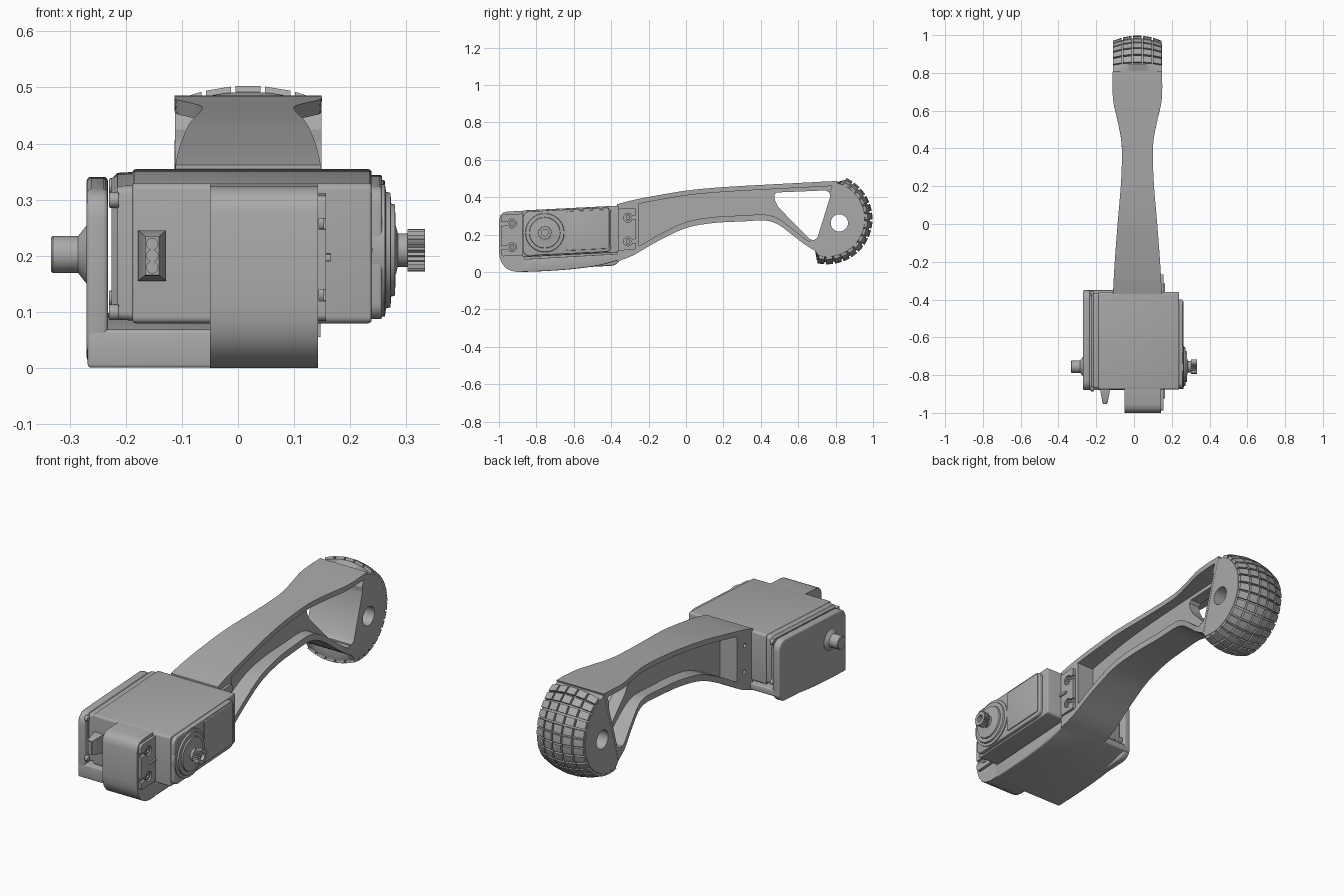
import bpy, bmesh
from math import sin, cos, pi, radians
from mathutils import Vector

if "Cube" in bpy.data.objects:
    bpy.data.objects.remove(bpy.data.objects["Cube"])

GREY = bpy.data.materials.new("plain grey")
GREY.use_nodes = True
COLOUR = (0.4, 0.4, 0.4, 1)
GREY.diffuse_color = COLOUR
GREY.node_tree.nodes["Principled BSDF"].inputs["Base Color"].default_value = COLOUR


def loft(name, rings):
    """Skin a list of closed rings and cap both ends."""
    bm = bmesh.new()
    rows = [[bm.verts.new(p) for p in ring] for ring in rings]
    for a, b in zip(rows, rows[1:]):
        for i in range(len(a)):
            j = (i + 1) % len(a)
            bm.faces.new((a[i], a[j], b[j], b[i]))
    bm.faces.new(rows[0])
    bm.faces.new(rows[-1][::-1])
    bmesh.ops.recalc_face_normals(bm, faces=bm.faces)
    mesh = bpy.data.meshes.new(name)
    bm.to_mesh(mesh)
    bm.free()
    obj = bpy.data.objects.new(name, mesh)
    bpy.context.scene.collection.objects.link(obj)
    mesh.materials.append(GREY)
    return obj


def prism(name, pts, x0, x1):
    return loft(name, [[(x, y, z) for y, z in pts] for x in (x0, x1)])


def circle(cy, cz, r, n=40, tooth=0):
    return [(cy + (r - tooth * (i % 2)) * cos(2 * pi * i / n),
             cz + (r - tooth * (i % 2)) * sin(2 * pi * i / n)) for i in range(n)]


def turned(name, cy, cz, steps):
    """Round part along x from (x, radius) steps."""
    return loft(name, [[(x, y, z) for y, z in circle(cy, cz, r)] for x, r in steps])


def rrect(y0, y1, z0, z1, r, slope=0.05):
    """Rounded rectangle, leaning with the motor."""
    pts = []
    corners = ((y1 - r, z1 - r), (y0 + r, z1 - r), (y0 + r, z0 + r), (y1 - r, z0 + r))
    for k, (cy, cz) in enumerate(corners):
        for s in range(6):
            a = pi / 2 * (k + s / 5)
            y = cy + r * cos(a)
            pts.append((y, cz + r * sin(a) + slope * (y + 0.615)))
    return pts


def smooth(pts, n=4):
    """Catmull-Rom curve through the points."""
    p = [Vector(q) for q in pts]
    p = [2 * p[0] - p[1]] + p + [2 * p[-1] - p[-2]]
    out = []
    for a, b, c, d in zip(p, p[1:], p[2:], p[3:]):
        for s in range(n):
            t = s / n
            out.append(0.5 * (2 * b + (c - a) * t + (2 * a - 5 * b + 4 * c - d) * t * t
                              + (3 * b - a - 3 * c + d) * t ** 3))
    return out + [p[-2]]


def finish(obj, cutters=(), bevel=0, angle=35):
    for c in cutters:
        c.hide_render = True
        m = obj.modifiers.new("cut", "BOOLEAN")
        m.operation, m.solver, m.object = "DIFFERENCE", "EXACT", c
    if bevel:
        m = obj.modifiers.new("round", "BEVEL")
        m.width, m.segments, m.limit_method = bevel, 3, "ANGLE"
        m.angle_limit = radians(50)
    bpy.ops.object.select_all(action="DESELECT")
    bpy.context.view_layer.objects.active = obj
    obj.select_set(True)
    bpy.ops.object.convert(target="MESH")
    bpy.ops.object.shade_smooth_by_angle(angle=radians(angle))
    for c in cutters:
        bpy.data.objects.remove(c)
    return obj


# Arm: waisted beam with a pocket on each side and a window near the foot
CX = 0.018
top = smooth([(-.37, .362), (-.28, .385), (-.15, .41), (0, .435), (.15, .45), (.3, .46),
              (.45, .468), (.58, .475), (.68, .48), (.75, .484), (.81, .486)])
low = smooth([(-.37, .055), (-.28, .09), (-.15, .165), (0, .235), (.15, .262), (.3, .27),
              (.42, .275), (.49, .255), (.56, .205), (.63, .15), (.695, .11)])
waist = smooth([(-.38, .13), (-.2, .12), (0, .105), (.2, .088), (.35, .082), (.45, .086),
                (.56, .108), (.67, .13), (.85, .13)], 8)


def half_width(y):
    for a, b in zip(waist, waist[1:]):
        if y <= b[0]:
            return a[1] + (b[1] - a[1]) * (y - a[0]) / (b[0] - a[0])
    return waist[-1][1]


def section(t, b):
    wt, wb = half_width(t[0]), half_width(b[0])
    return [(CX - wt, *t), (CX + wt, *t), (CX + wb, *b), (CX - wb, *b)]


arm = loft("arm", [section(t, b) for t, b in zip(top, low)])
cutters = []
for side in (-1, 1):
    x0, x1 = CX + side * 0.03, CX + side * 0.3
    rings = []
    for t, b in list(zip(top, low))[5:-2]:
        tz, bz = t[1] - 0.026, b[1] + 0.032
        rings.append([(x0, t[0], tz), (x1, t[0], tz), (x1, b[0], bz), (x0, b[0], bz)])
    cutters.append(loft("pocket_cutter", rings))
window = [(.472, .41), (.485, .425), (.745, .436), (.768, .425), (.77, .40),
          (.703, .185), (.685, .17), (.662, .175), (.495, .345), (.475, .385)]
cutters.append(prism("window_cutter", window, -.4, .4))
for y, z in ((-.31, .3), (-.305, .17)):
    cutters.append(prism("pilot_cutter", circle(y, z, .01, 16), -.4, .4))
finish(arm, cutters)

# Foot: crowned half wheel with an axle hole
FY, FZ = 0.755, 0.283
A0, A1 = radians(-104), radians(66)


def crown(x):
    return 0.233 - 1.7 * x * x


def on_wheel(x, r, a):
    return (CX + x, FY + r * cos(a), FZ + r * sin(a))


rings = []
for i in range(13):
    x = -0.13 + 0.26 * i / 12
    ring = [on_wheel(x, crown(x) - 0.004, A0 + (A1 - A0) * k / 48) for k in range(49)]
    rings.append(ring + [(CX + x, .80, .478), (CX + x, .69, .115)])
foot = loft("foot", rings)
finish(foot, [prism("axle_cutter", circle(.82, .262, .046), -.4, .4)])

# Tread blocks in five bands
ROWS, BANDS = 15, 5
pitch, band = (A1 - A0) / ROWS, 0.264 / BANDS
for b in range(BANDS):
    for r in range(ROWS):
        x0 = -0.132 + b * band + 0.004
        x1 = x0 + band - 0.008
        a0 = A0 + pitch * (r + 0.1)
        rings = []
        for k in range(4):
            a = a0 + pitch * 0.8 * k / 3
            rings.append([on_wheel(x0, crown(x0) - .02, a), on_wheel(x1, crown(x1) - .02, a),
                          on_wheel(x1, crown(x1) + .01, a), on_wheel(x0, crown(x0) + .01, a)])
        finish(loft("tread_block", rings))

# Bracket: floor, left cheek and front lug around the motor
floor_low = smooth([(-.88, 0), (-.75, .005), (-.6, .016), (-.47, .034), (-.35, .065)])
floor_pts = [tuple(p) for p in floor_low] + [(-.35, .098), (-.88, .068)]
finish(prism("bracket_floor", floor_pts, -.268, .143), bevel=.006)
cheek_pts = rrect(-.88, -.35, .022, .33, .05)
finish(prism("left_cheek", cheek_pts, -.27, -.232), bevel=.008)
lug_pts = [(-.86, .002), (-.9, 0), (-.935, .006), (-.965, .022), (-.987, .05), (-.997, .08),
           (-1, .115), (-1, .275), (-.994, .3), (-.98, .316), (-.955, .323), (-.86, .328)]
lug_cuts = [prism("pilot_cutter", circle(-.93, z, .01, 16), -.4, .4) for z in (.255, .13)]
finish(prism("front_lug", lug_pts, -.05, .143), lug_cuts)
finish(turned("left_pivot", -.755, .202, [(-.25, .052), (-.27, .052), (-.285, .033),
                                          (-.33, .033), (-.333, .03)]))

# Motor case with end cap and gear cover
finish(prism("motor_case", rrect(-.877, -.36, .092, .342, .012), -.188, .238), bevel=.005)
cap = loft("motor_end_cap", [[(x, y, z) for y, z in rrect(-.872 + d, -.365 - d, .096 + d, .338 - d, .015)]
                             for x, d in ((-.226, .012), (-.215, .002), (-.18, 0))])
finish(cap)
finish(prism("gear_cover", rrect(-.87, -.4, .098, .335, .03), .23, .257), bevel=.005)
finish(prism("cover_panel", rrect(-.64, -.41, .115, .325, .012), .25, .262), bevel=.003)
finish(turned("gear_boss", -.755, .21, [(.24, .118), (.262, .118), (.264, .104), (.272, .102),
                                        (.273, .083), (.28, .081), (.281, .045), (.285, .03), (.31, .03)]))
spline = prism("output_spline", circle(-.755, .21, .038, 48, .005), .302, .333)
finish(spline, [prism("screw_cutter", circle(-.755, .21, .018, 20), .315, .4)], angle=20)
for y in (-.872, -.37):
    for z in (.1, .3):
        dz = .05 * (y + .615)
        finish(prism("case_screw", circle(y, z + dz + .012, .014, 16), -.23, -.212), bevel=.003)

# Mounting ears with open screw slots
for name, y0, y1, hy, out in (("front_ear", -.988, -.87, -.93, -1), ("rear_ear", -.37, -.268, -.31, 1)):
    ear = prism(name, rrect(y0, y1, .102, .325, .012), .14, .157)
    cuts = []
    for z in (.148, .275):
        zc = z + .05 * (hy + .615)
        cuts.append(prism("hole_cutter", circle(hy, zc, .024, 24), .144, .2))
        ye = hy + out * .08
        cuts.append(prism("slot_cutter", rrect(min(hy, ye), max(hy, ye), z - .01, z + .01, .002),
                          .144, .2))
    finish(ear, cuts)
    for z in (.148, .275):
        zc = z + .05 * (hy + .615)
        ring = prism("screw_collar", circle(hy, zc, .018, 20), .14, .153)
        finish(ring, [prism("bore_cutter", circle(hy, zc, .009, 16), .1, .2)])
    rib = hy - out * .03
    finish(prism("ear_rib", rrect(rib - .025, rib + .025, .205, .217, .004), .15, .165))

# Cable plug on the front of the case
plug = []
for y, w, h in ((-.86, .025, .045), (-.885, .025, .045), (-.945, .014, .036), (-.948, .012, .034)):
    plug.append([(-.153 + sx * w, y, .2 + sz * h) for sx, sz in ((-1, -1), (1, -1), (1, 1), (-1, 1))])
finish(loft("cable_plug", plug))
for dz in (-.021, 0, .021):
    wire = [[(-.153 + x, y, .2 + dz + z) for x, z in circle(0, 0, .011, 16)] for y in (-.94, -.952)]
    finish(loft("plug_wire", wire))
